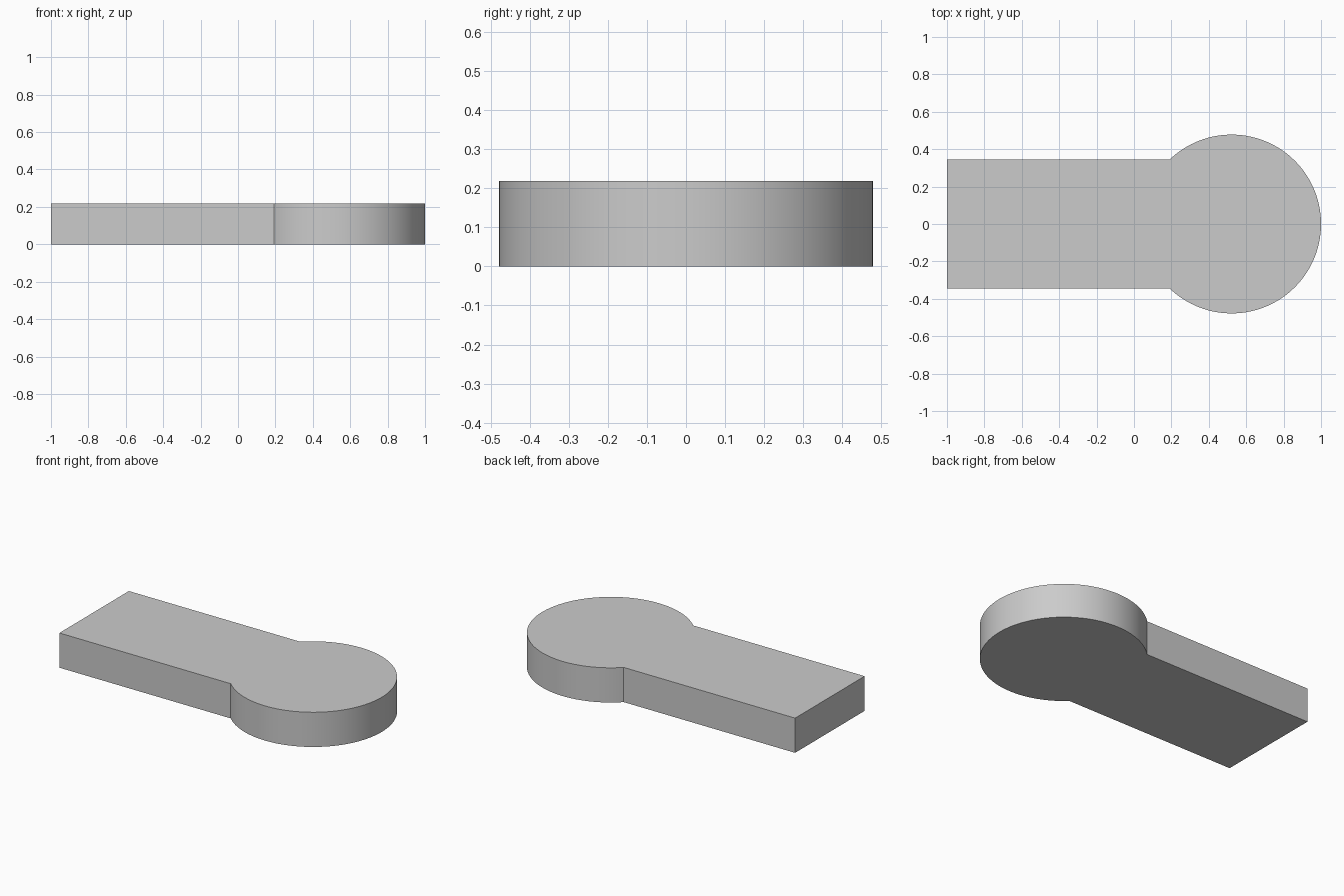
import bpy, bmesh, math

cube = bpy.data.objects.get("Cube")
if cube:
    bpy.data.objects.remove(cube, do_unlink=True)

RADIUS, CENTRE_X = 0.478, 0.522
HALF_WIDTH, HEIGHT, SEGMENTS = 0.345, 0.218, 96

# Plain grey material
grey = bpy.data.materials.new("light grey")
grey.use_nodes = True
colour = (0.6, 0.6, 0.6, 1)
grey.diffuse_color = colour
for node in grey.node_tree.nodes:
    if node.type == 'BSDF_PRINCIPLED':
        node.inputs["Base Color"].default_value = colour

# Keyhole outline: round head arc, closed by the straight shank
start = math.pi - math.asin(HALF_WIDTH / RADIUS)
outline = [(-1, -HALF_WIDTH)]
for i in range(SEGMENTS + 1):
    a = -start + 2 * start * i / SEGMENTS
    outline.append((CENTRE_X + RADIUS * math.cos(a), RADIUS * math.sin(a)))
outline.append((-1, HALF_WIDTH))

# Extrude the outline into a solid plate
bm = bmesh.new()
base = bm.faces.new([bm.verts.new((x, y, 0)) for x, y in outline])
top = bmesh.ops.extrude_face_region(bm, geom=[base], use_keep_orig=True)
bmesh.ops.translate(bm, vec=(0, 0, HEIGHT),
                    verts=[v for v in top["geom"] if isinstance(v, bmesh.types.BMVert)])
bmesh.ops.recalc_face_normals(bm, faces=bm.faces)
mesh = bpy.data.meshes.new("keyhole_plate")
bm.to_mesh(mesh)
bm.free()
mesh.materials.append(grey)
plate = bpy.data.objects.new("keyhole_plate", mesh)
bpy.context.collection.objects.link(plate)

# Smooth round wall with crisp rims
bpy.ops.object.select_all(action='DESELECT')
plate.select_set(True)
bpy.context.view_layer.objects.active = plate
bpy.ops.object.shade_smooth_by_angle(angle=math.radians(30))
